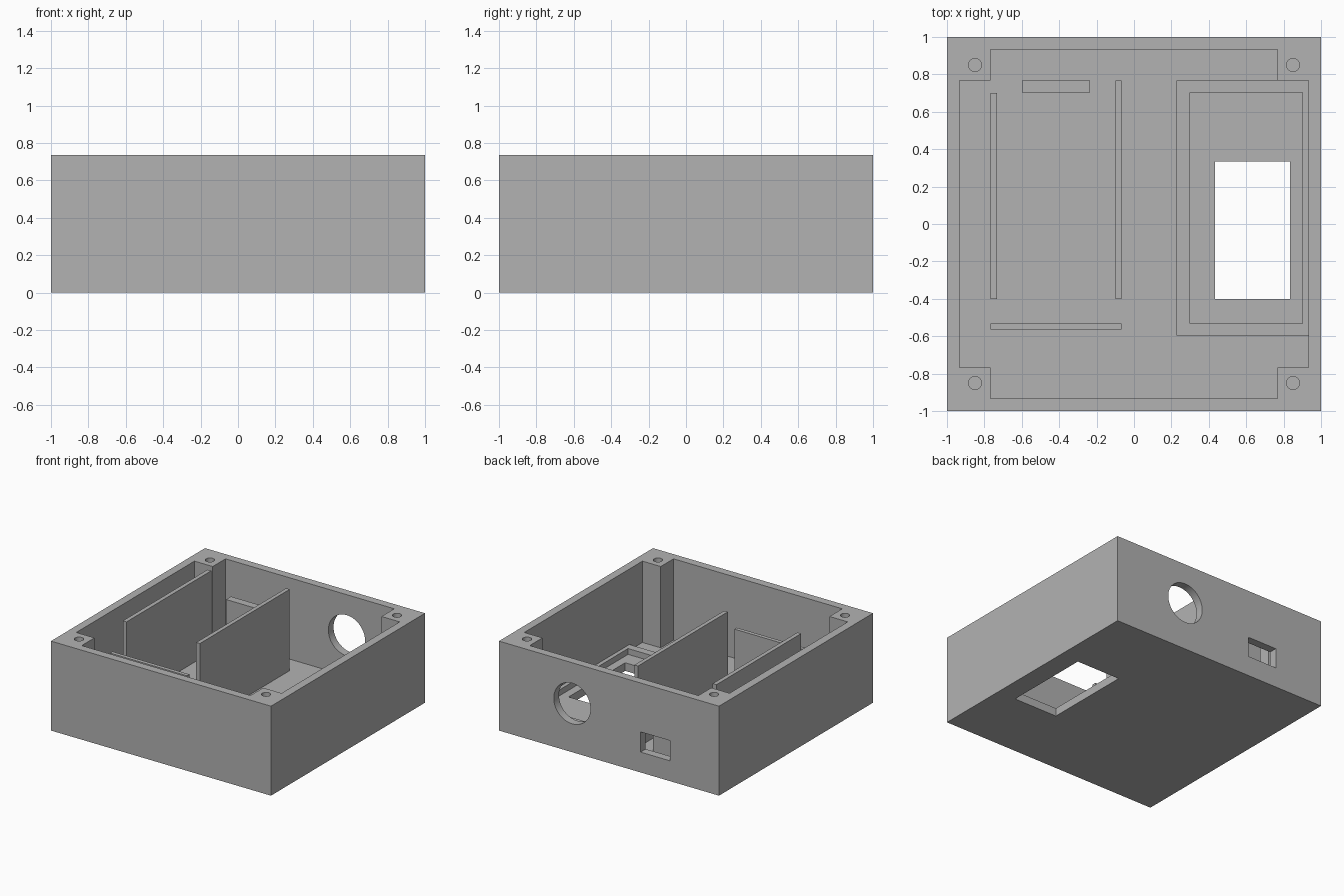
import bpy, bmesh, math
from mathutils import Matrix, Vector

if "Cube" in bpy.data.objects:
    bpy.data.objects.remove(bpy.data.objects["Cube"], do_unlink=True)

grey = bpy.data.materials.new("plain_grey")
grey.use_nodes = True
colour = (0.448, 0.448, 0.448, 1)
grey.diffuse_color = colour
grey.node_tree.nodes["Principled BSDF"].inputs["Base Color"].default_value = colour

HEIGHT = 0.735
FLOOR = 0.067
INNER = 0.933    # inside of the walls
POST = 0.767     # inner corner of the screw posts


def finish(name, bm):
    bmesh.ops.recalc_face_normals(bm, faces=bm.faces)
    mesh = bpy.data.meshes.new(name)
    bm.to_mesh(mesh)
    bm.free()
    mesh.materials.append(grey)
    ob = bpy.data.objects.new(name, mesh)
    bpy.context.collection.objects.link(ob)
    return ob


def box(name, x, y, z):
    bm = bmesh.new()
    bmesh.ops.create_cube(bm, size=1)
    for v in bm.verts:
        v.co = Vector([(r[0] + r[1]) / 2 + c * (r[1] - r[0]) for c, r in zip(v.co, (x, y, z))])
    return finish(name, bm)


def cylinder(name, centre, radius, depth, segments, turn=0):
    bm = bmesh.new()
    matrix = Matrix.Translation(centre) @ Matrix.Rotation(turn, 4, 'X')
    bmesh.ops.create_cone(bm, cap_ends=True, segments=segments, radius1=radius,
                          radius2=radius, depth=depth, matrix=matrix)
    return finish(name, bm)


def prism(name, points, low, high):
    bm = bmesh.new()
    face = bm.faces.new([bm.verts.new((x, y, low)) for x, y in points])
    top = bmesh.ops.extrude_face_region(bm, geom=[face])["geom"]
    bmesh.ops.translate(bm, vec=(0, 0, high - low),
                        verts=[g for g in top if isinstance(g, bmesh.types.BMVert)])
    return finish(name, bm)


def cut(target, cutter):
    cutter.hide_render = True
    mod = target.modifiers.new("cut", 'BOOLEAN')
    mod.operation = 'DIFFERENCE'
    mod.solver = 'EXACT'
    mod.object = cutter
    bpy.context.view_layer.objects.active = target
    bpy.ops.object.modifier_apply(modifier=mod.name)
    bpy.data.objects.remove(cutter, do_unlink=True)


# Open case: a block hollowed out, leaving a screw post in each corner
case = box("case", (-1, 1), (-1, 1), (0, HEIGHT))
outline = []
for sx, sy in ((1, 1), (-1, 1), (-1, -1), (1, -1)):
    corner = [(sx * INNER, sy * POST), (sx * POST, sy * POST), (sx * POST, sy * INNER)]
    outline += corner if sx * sy > 0 else corner[::-1]
cut(case, prism("cavity_cutter", outline, FLOOR, 1))

# Screw holes in the posts
for sx in (-1, 1):
    for sy in (-1, 1):
        cut(case, cylinder("screw_cutter", (sx * 0.85, sy * 0.85, HEIGHT), 0.035, 0.8, 24))

# Floor window, round port and connector slot
cut(case, box("window_cutter", (0.433, 0.833), (-0.4, 0.335), (-0.1, 0.2)))
cut(case, cylinder("port_cutter", (0.335, 1, 0.4), 0.167, 0.3, 48, math.pi / 2))
cut(case, box("slot_cutter", (-0.555, -0.287), (0.87, 1.1), (0.167, 0.333)))

# Raised frame around the window
frame = box("window_frame", (0.228, INNER), (-0.597, POST), (FLOOR, 0.115))
cut(frame, box("frame_cutter", (0.3, 0.9), (-0.533, 0.703), (0, 0.3)))

# Upright dividers and the stop behind the connector slot
box("left_divider", (-0.1, -0.067), (-0.4, POST), (FLOOR, HEIGHT))
box("right_divider", (-POST, -0.733), (-0.4, 0.7), (FLOOR, HEIGHT))
box("front_divider", (-POST, -0.067), (-0.565, -0.533), (FLOOR, 0.533))
box("connector_stop", (-0.6, -0.235), (0.703, POST), (FLOOR, 0.533))

# Smooth the round holes, keep the edges sharp
bpy.ops.object.select_all(action='DESELECT')
case.select_set(True)
bpy.context.view_layer.objects.active = case
bpy.ops.object.shade_smooth_by_angle(angle=math.radians(30))
